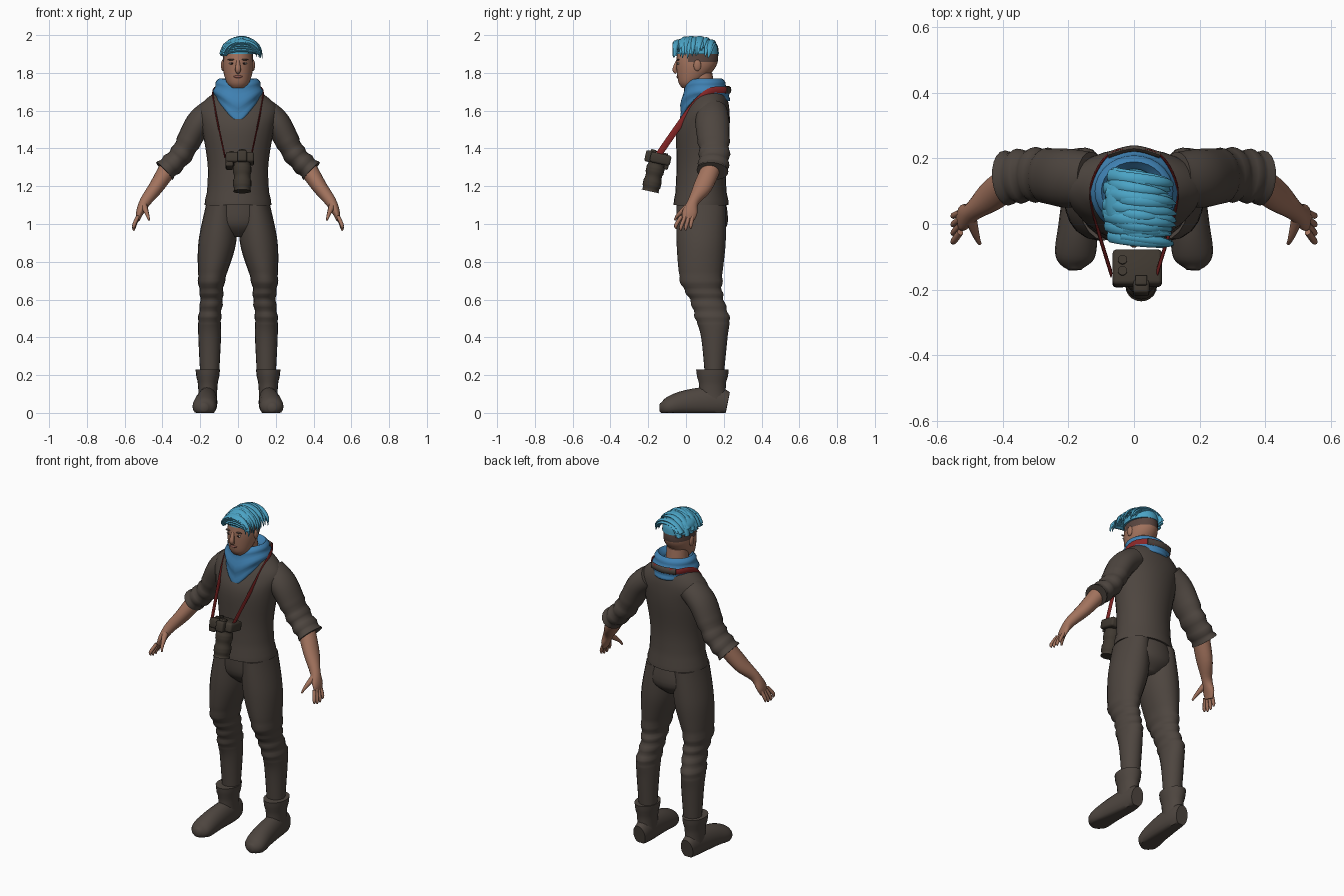
import bpy, bmesh, math, random
from mathutils import Vector, Matrix

random.seed(4)
default_cube = bpy.data.objects.get("Cube")
if default_cube:
    bpy.data.objects.remove(default_cube)


def material(name, red, green, blue):
    mat = bpy.data.materials.new(name)
    mat.use_nodes = True
    colour = (red, green, blue, 1)
    mat.diffuse_color = colour
    shader = mat.node_tree.nodes["Principled BSDF"]
    shader.inputs["Base Color"].default_value = colour
    shader.inputs["Roughness"].default_value = .8
    return mat


CLOTH = material("dark brown cloth", .075, .06, .05)
SKIN = material("skin", .36, .17, .11)
HAIR = material("bright blue hair", .07, .37, .56)
SCARF = material("blue scarf", .05, .22, .45)
STRAP = material("red strap", .25, .02, .02)
BLACK = material("camera black", .05, .04, .03)
STUBBLE = material("shaved hair", .1, .06, .05)
DARK = material("dark eye", .02, .01, .01)
WHITE = material("eye white", .5, .45, .4)
LIPS = material("lips", .27, .1, .08)
X, Y, Z = Matrix.Identity(3)
UNMOVED = Matrix.Identity(4)


def finish(name, bm, mat, matrix):
    """Turn a bmesh into a smooth object that keeps its hard edges."""
    bm.transform(matrix)
    bmesh.ops.recalc_face_normals(bm, faces=bm.faces)
    mesh = bpy.data.meshes.new(name)
    bm.to_mesh(mesh)
    bm.free()
    mesh.materials.append(mat)
    mesh.shade_smooth()
    mesh.set_sharp_from_angle(angle=math.radians(50))
    obj = bpy.data.objects.new(name, mesh)
    bpy.context.collection.objects.link(obj)
    return obj


def interpolate(rings, steps):
    """Run a smooth spline through the rings."""
    rings = [Vector(ring) for ring in rings]
    padded = [rings[0]] + rings + [rings[-1]]
    result = []
    for before, start, end, after in zip(padded, padded[1:], padded[2:], padded[3:]):
        leave, arrive = (end - before) / 2, (after - start) / 2
        for step in range(steps):
            t = step / steps
            ease = t * t * (3 - 2 * t)
            result.append(start.lerp(end, ease) + leave * t * (1 - t) ** 2
                          - arrive * t * t * (1 - t))
    return result + [rings[-1]]


def loft(name, mat, rings, side=X, flat=False, sides=20, steps=5,
         swell=None, shape=None, matrix=UNMOVED):
    """Skin rings of (x, y, z, half size along side, half size across)."""
    bm = bmesh.new()
    rings = interpolate(rings, steps)
    centres = [ring.xyz for ring in [Vector(r[:3]) for r in rings]]
    last = len(rings) - 1
    loops = []
    for i, ring in enumerate(rings):
        centre = centres[i]
        along = centres[min(i + 1, last)] - centres[max(i - 1, 0)]
        along = Z if flat else along.normalized()
        reference = side(centre) if callable(side) else side
        u = (reference - along * reference.dot(along)).normalized()
        v = along.cross(u)
        scale = swell(i / last) if swell else 1
        loop = []
        for k in range(sides):
            angle = math.tau * k / sides
            point = centre + scale * (u * ring[3] * math.cos(angle) + v * ring[4] * math.sin(angle))
            loop.append(bm.verts.new(shape(point) if shape else point))
        loops.append(loop)
    for low, high in zip(loops, loops[1:]):
        for k in range(sides):
            bm.faces.new((low[k - 1], low[k], high[k], high[k - 1]))
    bm.faces.new(loops[0])
    bm.faces.new(loops[last])
    return finish(name, bm, mat, matrix)


def upright(name, mat, rings, **options):
    """Loft level rings of (y, z, half width, half depth) on the centre line."""
    return loft(name, mat, [(0, *ring) for ring in rings], flat=True, sides=28, **options)


def ball(name, mat, centre, size):
    bm = bmesh.new()
    bmesh.ops.create_uvsphere(bm, u_segments=16, v_segments=10, radius=1)
    finish(name, bm, mat, Matrix.LocRotScale(Vector(centre), None, Vector(size)))


def box(name, mat, centre, size, matrix):
    bm = bmesh.new()
    placement = Matrix.LocRotScale(Vector(centre), None, Vector(size))
    bmesh.ops.create_cube(bm, size=1, matrix=placement)
    bmesh.ops.bevel(bm, geom=bm.edges[:], offset=min(size) / 5, segments=2,
                    profile=.5, affect='EDGES')
    finish(name, bm, mat, matrix)


# Sweater body with a rolled hem, and the seat of the trousers below it
upright("sweater", CLOTH, [
    (.08, 1.1, .17, .14), (.08, 1.3, .16, .13), (.09, 1.5, .19, .14),
    (.11, 1.6, .21, .12), (.12, 1.66, .17, .1), (.12, 1.71, .1, .08)],
    swell=lambda t: 1.04 if t < .06 else 1)
upright("trouser_seat", CLOTH, [
    (.08, 1.13, .16, .13), (.09, 1, .17, .13), (.09, .93, .05, .07)])


# Rules for the folds in the cloth
def sleeve_folds(t):
    return 1 + .07 * math.sin(40 * t) * (t > .5)


def knee_folds(t):
    return 1 + .05 * math.sin(60 * t) * (.3 < t < .7)


def boot_cuff(t):
    return 1.08 if t > .7 else 1


def press_to_ground(point):
    point.z = max(point.z, 0)
    return point


# Limbs on both sides
for label, sign in (("left", 1), ("right", -1)):
    mirror = Matrix.Diagonal((sign, 1, 1, 1))
    loft(label + "_sleeve", CLOTH, [
        (.13, .14, 1.6, .08, .07), (.21, .14, 1.53, .09, .07),
        (.3, .15, 1.37, .08, .06), (.39, .14, 1.28, .08, .06)],
        side=Y, steps=8, swell=sleeve_folds, matrix=mirror)
    loft(label + "_forearm_and_palm", SKIN, [
        (.36, .14, 1.31, .05, .05), (.43, .09, 1.2, .05, .04), (.49, .04, 1.12, .03, .03),
        (.52, .02, 1.06, .04, .02), (.53, .01, 1.02, .03, .01)], side=Y, matrix=mirror)
    for number, finger in enumerate(("index", "middle", "ring", "little")):
        base = .02 * number - .025
        tip = base * 1.3 - .02
        end = .96 + abs(number - 1.5) / 100
        loft(f"{label}_{finger}_finger", SKIN, [
            (.53, base, 1.04, .01, .01), (.55, tip, end + .02, .01, .01),
            (.55, tip, end, .004, .004)], side=Y, sides=8, matrix=mirror)
    loft(label + "_thumb", SKIN, [
        (.5, .02, 1.1, .02, .02), (.48, -.04, 1.05, .01, .01),
        (.47, -.06, 1.02, .005, .005)], sides=8, matrix=mirror)
    loft(label + "_trouser_leg", CLOTH, [
        (.09, .08, 1.1, .08, .13), (.11, .08, .9, .1, .13), (.14, .08, .7, .07, .11),
        (.14, .11, .6, .06, .09), (.15, .14, .5, .06, .09), (.15, .15, .4, .06, .07),
        (.15, .15, .2, .05, .05)], flat=True, steps=7, swell=knee_folds, matrix=mirror)
    loft(label + "_boot_shaft", CLOTH, [
        (.16, .14, .05, .05, .08), (.16, .14, .12, .05, .07), (.16, .14, .23, .06, .08)],
        flat=True, swell=boot_cuff, matrix=mirror)
    loft(label + "_boot_foot", CLOTH, [
        (.16, .22, .05, .04, .06), (.16, .15, .06, .05, .08), (.17, 0, .05, .06, .07),
        (.18, -.1, .03, .06, .05), (.18, -.14, .03, .02, .02)],
        shape=press_to_ground, matrix=mirror)

# Head and neck, shaved at the back and sides
upright("neck", SKIN, [(.09, 1.6, .07, .07), (.08, 1.8, .06, .06)])
head = upright("head", SKIN, [
    (0, 1.72, .03, .02), (.02, 1.75, .06, .06), (.05, 1.82, .08, .1),
    (.06, 1.88, .08, .11), (.06, 1.94, .07, .09), (.06, 1.97, .01, .01)])
head.data.materials.append(STUBBLE)
for face in head.data.polygons:
    if face.center.z > 1.86 and face.center.y > .02:
        face.material_index = 1

# Face
loft("nose", SKIN, [(0, -.045, 1.87, .007, .006), (0, -.06, 1.82, .015, .012),
                    (0, -.05, 1.8, .01, .01)], sides=10)
ball("mouth", LIPS, (0, -.043, 1.78), (.024, .007, .007))
for label, sign in (("left", 1), ("right", -1)):
    ball(label + "_ear", SKIN, (sign * .08, .06, 1.84), (.01, .02, .03))
    ball(label + "_eye", WHITE, (sign * .033, -.041, 1.85), (.014, .006, .006))
    ball(label + "_iris", DARK, (sign * .033, -.045, 1.85), (.006, .004, .006))
    ball(label + "_eyebrow", STUBBLE, (sign * .035, -.042, 1.87), (.02, .008, .004))


# Hair: a crown under overlapping locks combed across to the left
def lock(name, y, reach, rise, start, end, width):
    rings = []
    for k in range(6):
        t = k / 5
        angle = math.radians(start + (end - start) * t)
        taper = 1 - t ** 3 * .9
        rings.append((.02 + reach * math.cos(angle), y - .03 * t,
                      1.89 + rise * math.sin(angle), width * taper, .01 * taper))
    loft(name, HAIR, rings, side=Y, sides=8, steps=3)


upright("hair_crown", HAIR, [(.06, 1.9, .09, .11), (.06, 1.95, .08, .1), (.06, 1.98, .03, .04)])
for row in range(9):
    y = .024 * row - .03
    dome = math.sqrt(1 - ((y - .06) / .14) ** 2)
    for layer in range(3):
        loose = random.uniform(.9, 1)
        lock(f"hair_lock_{row}_{layer}", y + random.uniform(-.01, .01),
             (.09 + .01 * layer) * (dome + 1) / 2, .1 * dome * loose,
             random.uniform(150, 180), random.uniform(-10, 30), .02)
for row in range(5):
    lock(f"fringe_lock_{row}", -.035, .1, .03 + .012 * row, 165 - 10 * row, -20 + 5 * row, .015)


# Neck scarf falling to a point at the front
def drape(point):
    front = max(0, min(1, (.06 - point.y) / .09)) * max(0, 1 - abs(point.x) / .16)
    point.z -= front * (.03 + max(0, 1.74 - point.z))
    return point


upright("scarf", SCARF, [
    (.1, 1.65, .11, .13), (.1, 1.69, .13, .13), (.1, 1.74, .12, .11),
    (.1, 1.77, .1, .09), (.09, 1.73, .07, .07)],
    shape=drape, swell=lambda t: 1 + .03 * math.sin(25 * t))


# Camera strap round the neck, with a padded back
def outward(point):
    return Vector((point.x, max(0, point.y - .08), 0))


half = [(.07, -.15, 1.36), (.12, .02, 1.6), (.13, .12, 1.7), (.08, .21, 1.71)]
path = half + [(0, .23, 1.71)] + [(-x, y, z) for x, y, z in reversed(half)]
loft("camera_strap", STRAP, [(*p, .004, .017) for p in path], side=outward, sides=8)
loft("strap_pad", CLOTH, [(*p, .01, .02) for p in path[3:-3]], side=outward, sides=8)

# Hanging camera with its lens pointing down
tilt = Matrix.Translation((.01, -.135, 1.345)) @ Matrix.Rotation(-.22, 4, 'X')
box("camera_body", BLACK, (0, 0, 0), (.15, .11, .055), tilt)
box("camera_grip", BLACK, (-.055, 0, -.025), (.04, .1, .05), tilt)
box("camera_prism", BLACK, (.012, -.06, 0), (.05, .045, .06), tilt)
box("viewfinder", BLACK, (.012, -.045, .03), (.036, .03, .02), tilt)
for number, y in enumerate((.02, -.015)):
    loft(f"camera_dial_{number}", BLACK, [(-.045, y, z, .014, .014) for z in (.02, .035)],
         flat=True, matrix=tilt)
loft("camera_lens", BLACK, [(.012, -.015, z, .046, .046) for z in (-.02, -.18)],
     flat=True, steps=18, matrix=tilt,
     swell=lambda t: 1.05 if math.sin(16 * t) < 0 else .95)
